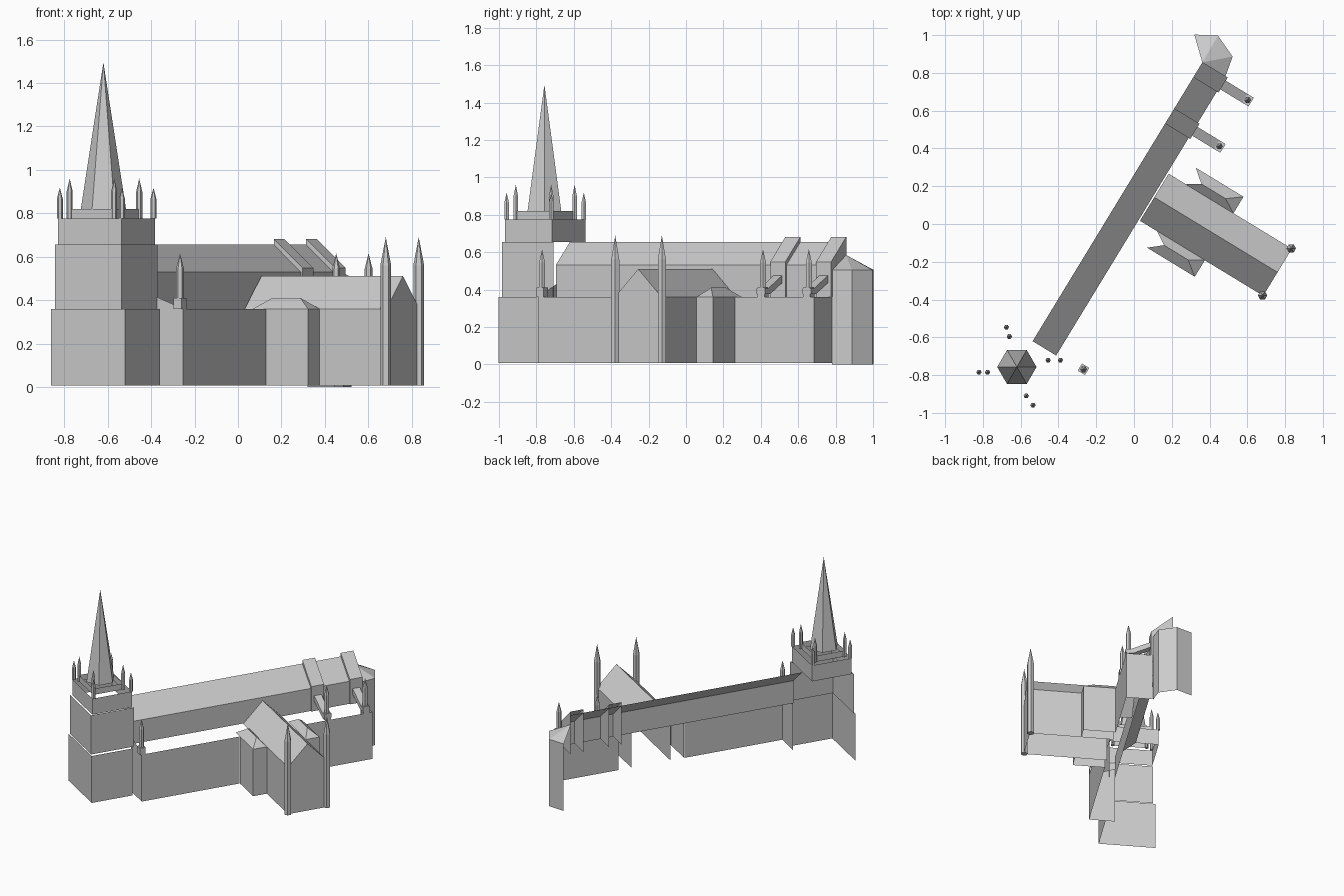
import bpy, bmesh, math

if "Cube" in bpy.data.objects:
    bpy.data.objects.remove(bpy.data.objects["Cube"])

# Church frame: u runs along the nave, v runs across it, origin under the spire
OX, OY, CU, SU = -0.62, -0.757, 0.52, 0.854


def w(u, v, z):
    return (OX + CU * u + SU * v, OY + SU * u - CU * v, z)


def sheet(name, faces):
    """Open surface from polygons given in (u, v, z)."""
    bm = bmesh.new()
    for f in faces:
        bm.faces.new([bm.verts.new(w(*p)) for p in f])
    bmesh.ops.remove_doubles(bm, verts=bm.verts, dist=1e-4)
    me = bpy.data.meshes.new(name)
    bm.to_mesh(me)
    bm.free()
    ob = bpy.data.objects.new(name, me)
    bpy.context.collection.objects.link(ob)
    return ob


def walls(name, pts, z0, z1, closed=False):
    """Upright walls along a plan path."""
    path = pts + pts[:1] if closed else pts
    sheet(name, [[(*a, z0), (*b, z0), (*b, z1), (*a, z1)] for a, b in zip(path, path[1:])])


def prism(name, profile, u0, u1):
    """Profile in (v, z) extruded along u."""
    n = len(profile)
    fs = [[(u, *p) for p in profile] for u in (u0, u1)]
    for i in range(n):
        a, b = profile[i], profile[(i + 1) % n]
        fs.append([(u0, *a), (u0, *b), (u1, *b), (u1, *a)])
    sheet(name, fs)


def cone(name, u, v, z0, z1, r0, r1=0.0):
    x, y, _ = w(u, v, 0)
    bpy.ops.mesh.primitive_cone_add(vertices=6, radius1=r0, radius2=r1, depth=z1 - z0,
                                    location=(x, y, (z0 + z1) / 2),
                                    rotation=(0, 0, math.radians(30)))
    bpy.context.object.name = name


def pinnacle(name, u, v, z0, z1, z2, r):
    cone(name + "_shaft", u, v, z0, z1, r, r)
    cone(name + "_tip", u, v, z1, z2, r)


def box_plan(u0, u1, v0, v1):
    return [(u0, v0), (u0, v1), (u1, v1), (u1, v0)]


# Tower: stages shrink upwards, lower two stages are open at left and back
B = 0.006
walls("tower_base", [(-0.157, -0.187), (-0.157, 0.213), (0.148, 0.213)], B, 0.36)
walls("tower_middle", [(-0.15, -0.17), (-0.15, 0.188), (0.17, 0.188)], 0.36, 0.655)
walls("tower_belfry", box_plan(-0.138, 0.158, -0.162, 0.181), 0.655, 0.775, True)
walls("tower_parapet", box_plan(-0.108, 0.115, -0.118, 0.126), 0.775, 0.82, True)
cone("spire", 0, 0, 0.82, 1.495, 0.104)
for u in (-0.128, 0.151):
    for v in (-0.157, 0.178):
        pinnacle("outer_pinnacle", u, v, 0.775, 0.865, 0.918, 0.014)
for u in (-0.105, 0.117):
    for v in (-0.118, 0.122):
        pinnacle("inner_pinnacle", u, v, 0.775, 0.9, 0.96, 0.014)

# Nave: one roof slope and its clerestory wall
E, R, END = 0.146, 0.655, 1.888
sheet("nave_roof", [[(0.16, 0, R), (END, 0, R), (END, E, 0.53), (0.16, E, 0.53)]])
walls("clerestory", [(0.16, E), (END, E)], 0.36, 0.53)

# Aisle walls with half-gable ends
AV = 0.33
walls("aisle_wall_west", [(0.165, AV), (0.897, AV)], B, 0.36)
walls("aisle_wall_east", [(1.39, AV), (END, AV)], B, 0.36)
for name, u, top in (("aisle_west_end", 0.165, 0.43), ("aisle_east_end", END, 0.36)):
    sheet(name, [[(u, E, B), (u, AV, B), (u, AV, 0.36), (u, E, top)]])

# Piers with pinnacles, raised roof bands and flying buttresses
for u in (0.173, 1.556, 1.843):
    prism("pier", [(0.285, 0.36), (AV, 0.36), (AV, 0.41), (0.285, 0.41)], u - 0.022, u + 0.022)
    pinnacle("pier_pinnacle", u, 0.308, 0.41, 0.545, 0.615, 0.018)
for u in (1.556, 1.843):
    a, b, bv = u - 0.047, u + 0.047, 0.156
    sheet("roof_band", [[(a, 0, 0.682), (b, 0, 0.682), (b, bv, 0.548), (a, bv, 0.548)],
                        [(a, bv, 0.548), (b, bv, 0.548), (b, bv, 0.36), (a, bv, 0.36)]]
          + [[(t, 0, 0.682), (t, bv, 0.548), (t, bv, 0.36), (t, 0, 0.36)] for t in (a, b)])
    prism("flying_buttress", [(E, 0.48), (0.3, 0.405), (AV, 0.405), (AV, 0.375),
                              (0.28, 0.375), (E, 0.44)], u - 0.027, u + 0.027)

# Transept
T0, T1, TC, TV, TR, TS = 1.0, 1.292, 1.146, 0.918, 0.51, 0.154
sheet("transept_roof", [[(t, TS, 0.36), (t, TV, 0.36), (TC, TV, TR), (TC, TS, TR)] for t in (T0, T1)])
sheet("transept_gable", [[(T0, TV, B), (T1, TV, B), (T1, TV, 0.36), (TC, TV, TR), (T0, TV, 0.36)]])
for t in (T0, T1):
    walls("transept_wall", [(t, AV), (t, TV)], B, 0.36)
    pinnacle("transept_pinnacle", t, TV - 0.004, B, 0.56, 0.69, 0.025)

# Side chapels, mirrored about the transept
for s in (-1, 1):
    o, r, i = TC + s * 0.248, TC + s * 0.19, TC + s * 0.145
    walls("chapel_walls", [(o, AV), (o, 0.556), (i, 0.556)], B, 0.36)
    sheet("chapel_roof", [
        [(o, 0.26, 0.36), (o, 0.556, 0.36), (r, 0.48, 0.41), (r, 0.33, 0.41)],
        [(o, 0.556, 0.36), (i, 0.556, 0.36), (r, 0.48, 0.41)],
        [(i, 0.26, 0.37), (i, 0.556, 0.36), (r, 0.48, 0.41), (r, 0.33, 0.41)]])

# Apse
plan = [(END, 0.143), (1.998, 0.121), (2.052, -0.003), (1.992, -0.113)]
walls("apse_walls", plan, 0.0, 0.505)
sheet("apse_roof", [[(*a, 0.505), (*b, 0.505), (END, 0, 0.585)] for a, b in zip(plan, plan[1:])])
